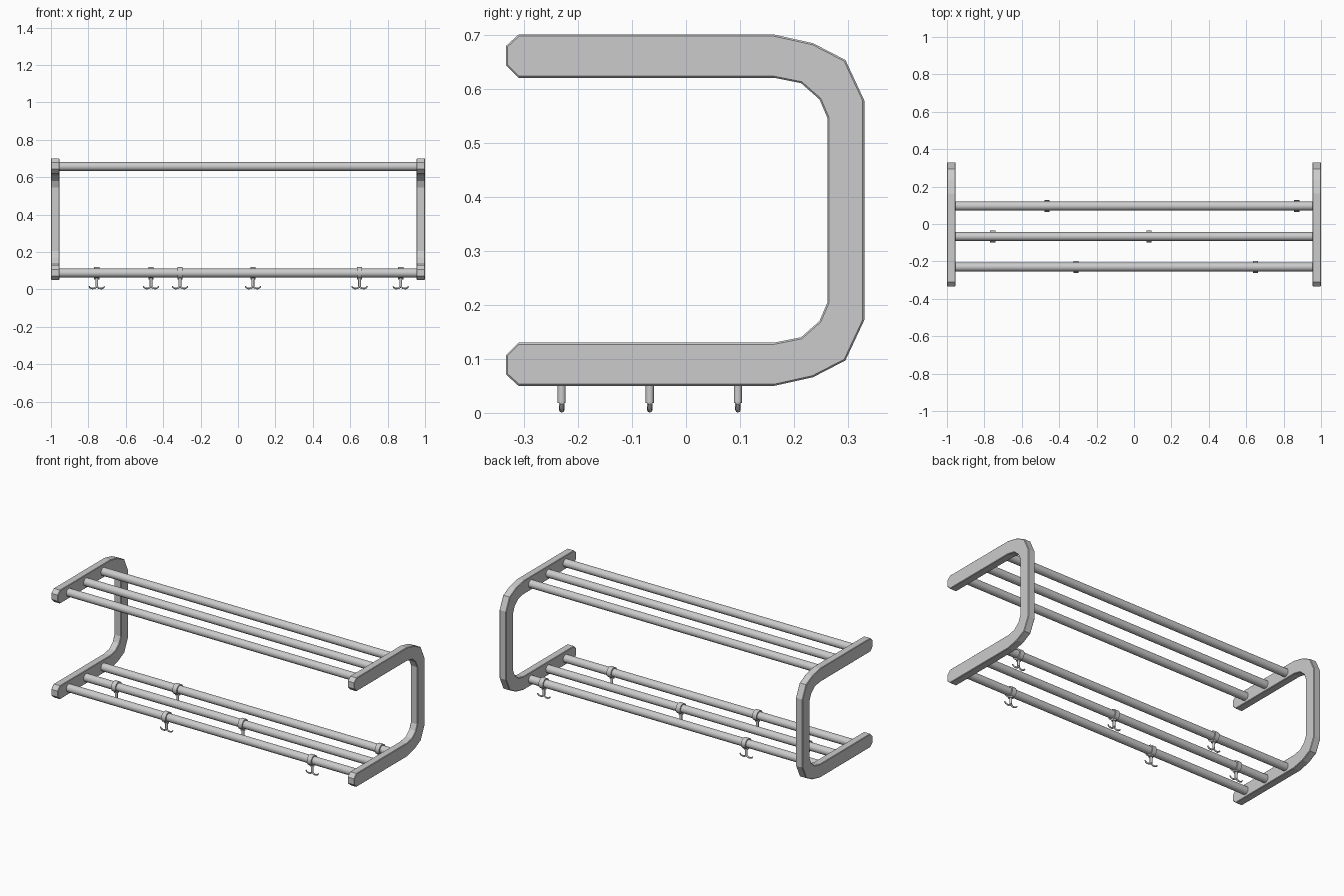
import bpy, bmesh, math

if "Cube" in bpy.data.objects:
    bpy.data.objects.remove(bpy.data.objects["Cube"])

ROD_Y = (-0.23, -0.067, 0.096)
LOW_Z, HIGH_Z = 0.0875, 0.657


def finish(obj, name, angle=35):
    obj.name = name
    bpy.ops.object.select_all(action='DESELECT')
    obj.select_set(True)
    bpy.context.view_layer.objects.active = obj
    bpy.ops.object.shade_smooth_by_angle(angle=math.radians(angle))
    return obj


def cylinder(name, loc, r, length, rot=(0, 0, 0), sides=16):
    bpy.ops.mesh.primitive_cylinder_add(vertices=sides, radius=r, depth=length,
                                        location=loc, rotation=rot)
    return finish(bpy.context.object, name)


def side_frame(name, x0, width):
    # lower half of the C profile (y, z), mirrored about z = 0.375
    outer = [(0.33, 0.172), (0.295, 0.097), (0.235, 0.066), (0.163, 0.05), (-0.31, 0.05),
             (-0.333, 0.071)]
    inner = [(-0.333, 0.107), (-0.31, 0.13), (0.163, 0.13), (0.213, 0.14), (0.247, 0.17),
             (0.262, 0.205)]
    half = outer + inner
    pts = half + [(y, 0.75 - z) for y, z in reversed(half)]
    bm = bmesh.new()
    face = bm.faces.new([bm.verts.new((x0, y, z)) for y, z in pts])
    ext = bmesh.ops.extrude_face_region(bm, geom=[face])
    bmesh.ops.translate(bm, vec=(width, 0, 0),
                        verts=[v for v in ext['geom'] if isinstance(v, bmesh.types.BMVert)])
    bmesh.ops.recalc_face_normals(bm, faces=bm.faces)
    # thin chamfer round the rims of both flat sides
    rims = [e for e in bm.edges if abs(e.verts[0].co.x - e.verts[1].co.x) < 1e-6]
    bmesh.ops.bevel(bm, geom=rims, offset=0.003, segments=1, affect='EDGES', profile=0.5)
    mesh = bpy.data.meshes.new(name)
    bm.to_mesh(mesh)
    bm.free()
    obj = bpy.data.objects.new(name, mesh)
    bpy.context.collection.objects.link(obj)


def prong(name, x, y, side):
    # curved arm sweeping out and up from the foot of the stem
    path = [(0.0, 0.022, 1), (0.004, 0.011, 1), (0.013, 0.0055, 1), (0.026, 0.005, 0.9),
            (0.036, 0.009, 0.8), (0.042, 0.017, 0.65)]
    cu = bpy.data.curves.new(name, 'CURVE')
    cu.dimensions = '3D'
    cu.bevel_depth = 0.005
    cu.bevel_resolution = 2
    cu.use_fill_caps = True
    sp = cu.splines.new('POLY')
    sp.points.add(len(path) - 1)
    for p, (dx, z, r) in zip(sp.points, path):
        p.co = (x + side * dx, y, z, 1)
        p.radius = r
    obj = bpy.data.objects.new(name, cu)
    bpy.context.collection.objects.link(obj)
    finish_curve = obj
    finish_curve.select_set(True)
    bpy.context.view_layer.objects.active = obj
    bpy.ops.object.convert(target='MESH')
    finish(bpy.context.object, name, 60)


def hook(i, x, y):
    cylinder(f"hook_ring_{i}", (x, y, LOW_Z), 0.031, 0.028, (0, math.pi / 2, 0))
    cylinder(f"hook_collar_{i}", (x, y, 0.058), 0.014, 0.012, sides=12)
    cylinder(f"hook_stem_{i}", (x, y, 0.037), 0.0075, 0.038, sides=12)
    bpy.ops.object.select_all(action='DESELECT')
    for side, label in ((-1, "left"), (1, "right")):
        bpy.ops.object.select_all(action='DESELECT')
        prong(f"hook_prong_{label}_{i}", x, y, side)


# C-shaped end frames
side_frame("left_frame", -1.0, 0.045)
side_frame("right_frame", 0.955, 0.045)

# upper and lower rods
for level, z in (("lower", LOW_Z), ("upper", HIGH_Z)):
    for k, y in enumerate(ROD_Y):
        cylinder(f"{level}_rod_{k + 1}", (0, y, z), 0.0235, 1.92, (0, math.pi / 2, 0))

# coat hooks hanging from the lower rods
hooks = [(-0.755, 1), (-0.465, 2), (-0.31, 0), (0.08, 1), (0.65, 0), (0.87, 2)]
for i, (x, row) in enumerate(hooks, 1):
    hook(i, x, ROD_Y[row])
